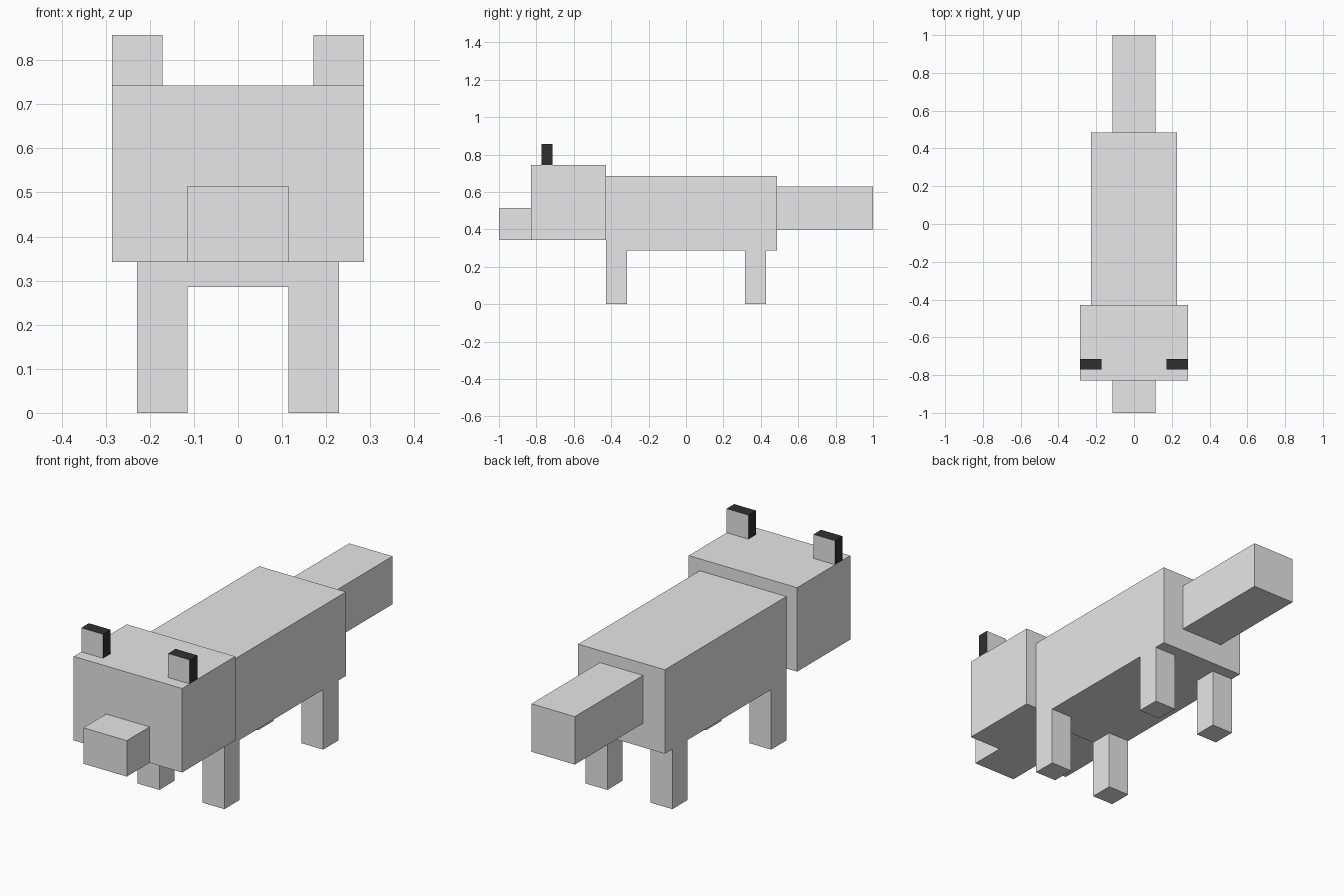
import bpy
import bmesh
from mathutils import Vector

if "Cube" in bpy.data.objects:
    bpy.data.objects.remove(bpy.data.objects["Cube"], do_unlink=True)

U = 2 / 35  # block unit: the animal is 35 units long


def make_material(name, color):
    mat = bpy.data.materials.new(name)
    mat.use_nodes = True
    mat.diffuse_color = color
    mat.node_tree.nodes["Principled BSDF"].inputs["Base Color"].default_value = color
    return mat


gray = make_material("light_gray", (0.8, 0.8, 0.8, 1))
black = make_material("soft_black", (0.03, 0.03, 0.03, 1))


def box(name, x, y, z, mirrored=False):
    """Box spanning the (low, high) ranges in block units, y from the nose tip."""
    lo = Vector((x[0], y[0] - 17.5, z[0])) * U
    hi = Vector((x[1], y[1] - 17.5, z[1])) * U
    bm = bmesh.new()
    bmesh.ops.create_cube(bm, size=1)
    bmesh.ops.scale(bm, vec=hi - lo, verts=bm.verts)
    bmesh.ops.translate(bm, vec=(lo + hi) / 2, verts=bm.verts)
    mesh = bpy.data.meshes.new(name)
    bm.to_mesh(mesh)
    bm.free()
    mesh.materials.append(gray)
    obj = bpy.data.objects.new(name, mesh)
    bpy.context.collection.objects.link(obj)
    if mirrored:
        obj.modifiers.new("Mirror", 'MIRROR').use_mirror_merge = False
    return obj


# Head, trunk and tail
box("snout", (-2, 2), (0, 3), (6, 9))
box("head", (-5, 5), (3, 10), (6, 13))
box("body", (-4, 4), (10, 26), (5, 12))
box("tail", (-2, 2), (26, 35), (7, 11))

# Legs in mirrored pairs
box("front_legs", (2, 4), (10, 12), (0, 5), mirrored=True)
box("back_legs", (2, 4), (23, 25), (0, 5), mirrored=True)

# Ears: gray front and back, black rim
ears = box("ears", (3, 5), (4, 5), (13, 15), mirrored=True)
ears.data.materials.append(black)
for face in ears.data.polygons:
    face.material_index = 0 if abs(face.normal.y) > 0.5 else 1
